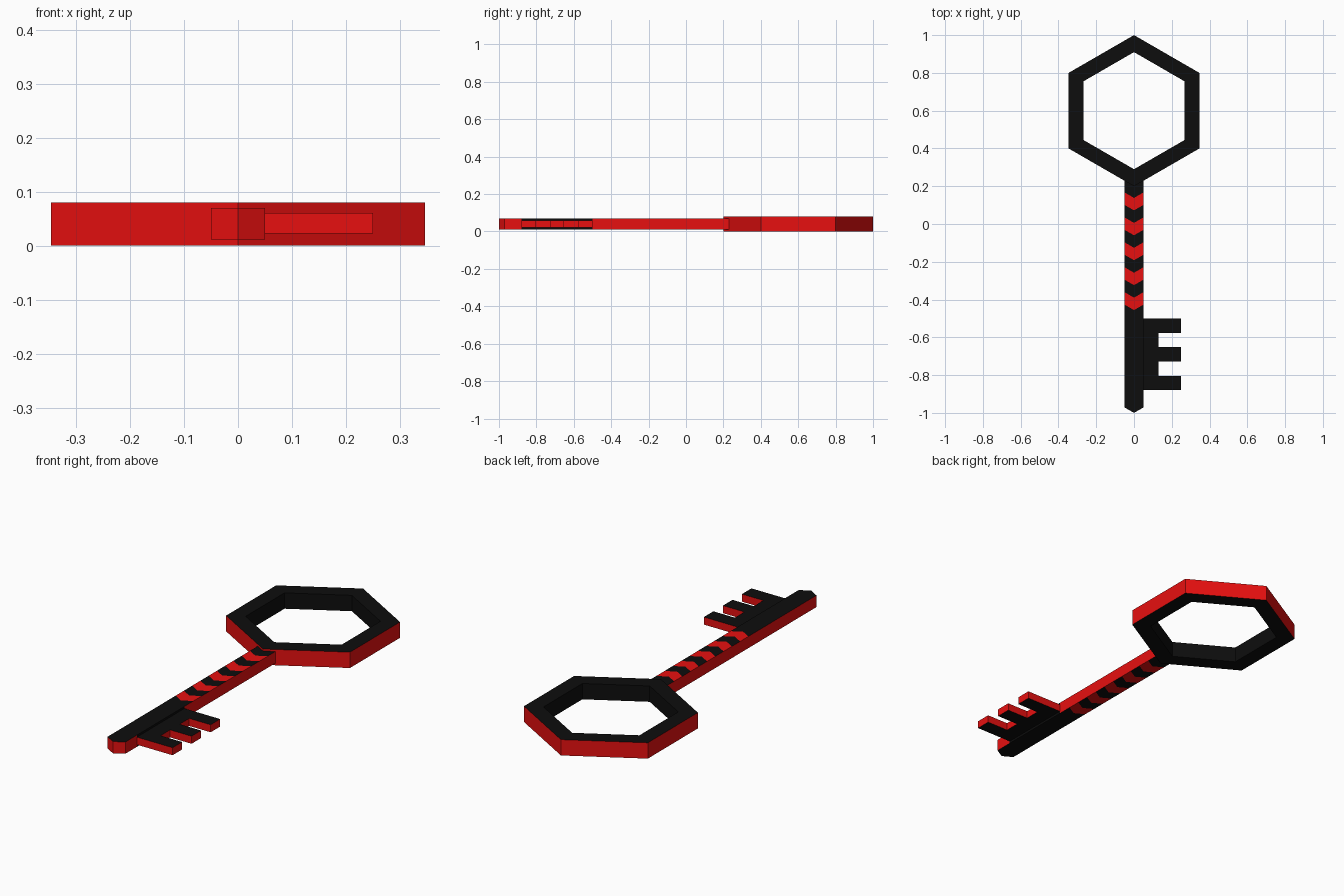
import bpy
import bmesh
from math import sin, cos, pi

if "Cube" in bpy.data.objects:
    bpy.data.objects.remove(bpy.data.objects["Cube"])


def material(name, color):
    mat = bpy.data.materials.new(name)
    mat.diffuse_color = (*color, 1)
    mat.use_nodes = True
    mat.node_tree.nodes["Principled BSDF"].inputs["Base Color"].default_value = mat.diffuse_color
    return mat


BLACK, RED = 0, 1
mats = [material("black", (0.004, 0.004, 0.004)), material("red", (0.8, 0.005, 0.005))]


def finish(bm, name):
    bm.normal_update()
    mesh = bpy.data.meshes.new(name)
    bm.to_mesh(mesh)
    bm.free()
    for mat in mats:
        mesh.materials.append(mat)
    obj = bpy.data.objects.new(name, mesh)
    bpy.context.collection.objects.link(obj)
    return obj


def quad(bm, verts, mat):
    bm.faces.new(verts).material_index = mat


# Hexagonal bow: red outer wall, black everywhere else
bm = bmesh.new()
section = [(0.40, 0.0), (0.40, 0.08), (0.31, 0.08), (0.31, 0.0)]
rings = [[bm.verts.new((r * cos(a), 0.6 + r * sin(a), z)) for r, z in section]
         for a in (pi / 6 + i * pi / 3 for i in range(6))]
for i in range(6):
    a, b = rings[i], rings[(i + 1) % 6]
    for j in range(4):
        k = (j + 1) % 4
        quad(bm, (a[j], b[j], b[k], a[k]), RED if j == 0 else BLACK)
finish(bm, "bow_ring")

# Shaft: V-shaped rows running from the bow to the pointed tip
bm = bmesh.new()
DIP = 0.0289
Z0, Z1 = 0.011, 0.07
stripes = [0.167 - 0.066 * i for i in range(10)]
levels = [0.2 + DIP] + stripes + [-0.50, -0.88, -1 + DIP]
outline = [(-0.05, Z1), (0, Z1), (0.05, Z1), (0.05, Z0), (0, Z0), (-0.05, Z0)]
rows = [[bm.verts.new((x, y if x else y - DIP, z)) for x, z in outline] for y in levels]
for i in range(len(rows) - 1):
    a, b = rows[i], rows[i + 1]
    stripe = RED if 1 <= i <= 9 and i % 2 == 1 else BLACK
    for j in range(6):
        k = (j + 1) % 6
        mat = stripe
        if j == 5 or (j == 2 and levels[i] != -0.50):
            mat = RED
        elif j == 2:
            mat = BLACK
        quad(bm, (a[j], b[j], b[k], a[k]), mat)
# Pointed tip
t = rows[-1]
quad(bm, (t[0], t[5], t[4], t[1]), RED)
quad(bm, (t[1], t[4], t[3], t[2]), RED)
finish(bm, "shaft")

# Toothed bit: comb profile extruded, red edges
bm = bmesh.new()
profile = [(0.05, -0.88)]
for low, high in ((-0.88, -0.804), (-0.728, -0.652), (-0.576, -0.50)):
    if low > -0.88:
        profile.append((0.13, low))
    profile += [(0.25, low), (0.25, high)]
    if high < -0.50:
        profile.append((0.13, high))
profile.append((0.05, -0.50))
lower = [bm.verts.new((x, y, 0.022)) for x, y in profile]
upper = [bm.verts.new((x, y, 0.06)) for x, y in profile]
quad(bm, upper, BLACK)
quad(bm, lower[::-1], BLACK)
for i in range(len(profile) - 1):
    quad(bm, (lower[i], lower[i + 1], upper[i + 1], upper[i]), RED)
finish(bm, "bit")
